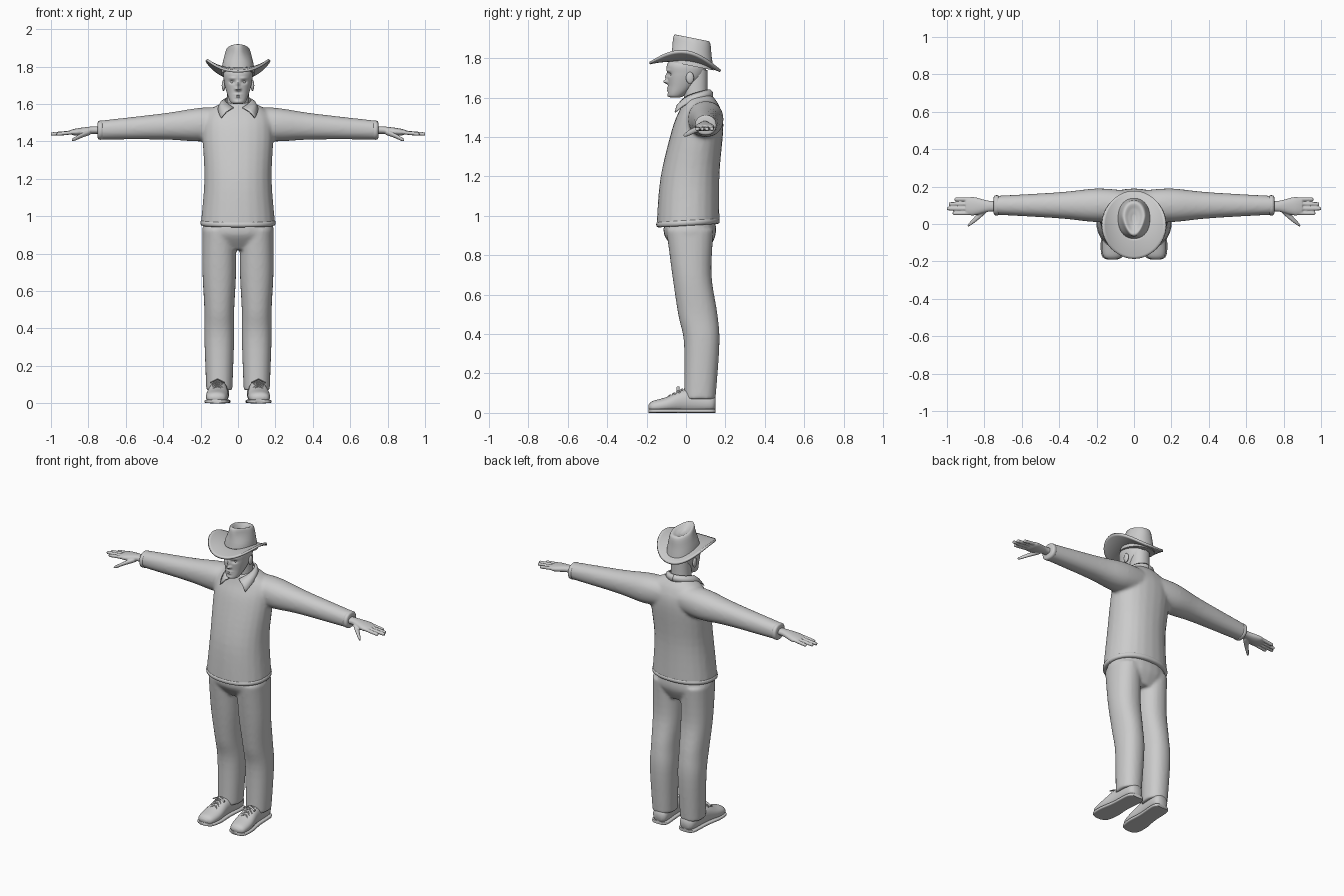
import bpy, bmesh
from math import sin, cos, pi, exp, copysign, radians
from mathutils import Vector

if "Cube" in bpy.data.objects:
    bpy.data.objects.remove(bpy.data.objects["Cube"])

grey = bpy.data.materials.new("plain_grey")
grey.use_nodes = True
COLOUR = (0.6, 0.6, 0.6, 1)
grey.diffuse_color = COLOUR
grey.node_tree.nodes["Principled BSDF"].inputs["Base Color"].default_value = COLOUR

SIDES = (("left", 1), ("right", -1))


def smooth_path(sections, steps):
    """Interpolate the section values with a Catmull-Rom spline."""
    points = [Vector(section) for section in sections]
    last = len(points) - 1
    path = []
    for i in range(last):
        before, start = points[max(i - 1, 0)], points[i]
        end, after = points[i + 1], points[min(i + 2, last)]
        leave, arrive = (end - before) / 2, (after - start) / 2
        for k in range(steps):
            t = k / steps
            ease = t * t * (3 - 2 * t)
            path.append(start.lerp(end, ease) + leave * t * (1 - t) ** 2 - arrive * t * t * (1 - t))
    return path + [points[-1]]


def loft(bm, axis, sections, u=0, lean=0, side=1, count=24, power=2.2, steps=5, tilt=0, floor=0):
    """Closed tube; each section is (position, height or depth of centre, two radii)."""
    rings = []
    for along, v, radius_u, radius_v in smooth_path(sections, steps):
        ring = []
        for k in range(count):
            c, s = cos(2 * pi * k / count), sin(2 * pi * k / count)
            across = u + lean * along + radius_u * copysign(abs(c) ** (2 / power), c)
            offset = radius_v * copysign(abs(s) ** (2 / power), s)
            if axis == "X":
                x, y, z = along, across, v + offset
            elif axis == "Y":
                x, y, z = across, along, v + offset
            else:
                x, y, z = across, v + offset, along + tilt * offset
            ring.append(bm.verts.new((x * side, y, max(z, floor))))
        rings.append(ring)
    for lower, upper in zip(rings, rings[1:]):
        for k in range(count):
            bm.faces.new((lower[k], lower[k - 1], upper[k - 1], upper[k]))
    bm.faces.new(rings[0])
    bm.faces.new(rings[-1])


def band(bm, axis, start, width, v, radius_u, radius_v, **options):
    """Raised rim with softened edges."""
    profile = ((0, .01), (.2, 0), (.8, 0), (1, .01))
    sections = [(start + width * t, v, radius_u - gap, radius_v - gap) for t, gap in profile]
    loft(bm, axis, sections, steps=2, **options)


def ball(bm, centre, radii):
    sphere = bmesh.ops.create_uvsphere(bm, u_segments=20, v_segments=12, radius=1)
    for vert in sphere["verts"]:
        vert.co = Vector(centre) + vert.co * Vector(radii)


def sheet(bm, rows, closed=False):
    """Skin neighbouring rows of vertices with quads."""
    for row, following in zip(rows, rows[1:]):
        for k in range(0 if closed else 1, len(row)):
            bm.faces.new((row[k - 1], row[k], following[k], following[k - 1]))


def finish(name, bm, voxel=None, thickness=None):
    bmesh.ops.recalc_face_normals(bm, faces=bm.faces)
    mesh = bpy.data.meshes.new(name)
    bm.to_mesh(mesh)
    bm.free()
    mesh.materials.append(grey)
    part = bpy.data.objects.new(name, mesh)
    bpy.context.collection.objects.link(part)
    bpy.ops.object.select_all(action="DESELECT")
    part.select_set(True)
    bpy.context.view_layer.objects.active = part
    bpy.ops.object.shade_smooth_by_angle(angle=radians(50))
    if thickness:
        solidify = part.modifiers.new("thickness", "SOLIDIFY")
        solidify.thickness = thickness
        solidify.offset = 0
    if voxel:
        remesh = part.modifiers.new("blend", "REMESH")
        remesh.mode = "VOXEL"
        remesh.voxel_size = voxel
        remesh.use_smooth_shade = True
        part.modifiers.new("relax", "SMOOTH").iterations = 6


# Shirt: torso and both sleeves blended together
TORSO = [(.95, .01, .2, .16), (1.2, .02, .18, .15), (1.45, .06, .19, .13),
         (1.55, .07, .17, .1), (1.61, .06, .08, .07)]
SLEEVE = [(.05, 1.5, .08, .08), (.2, 1.49, .09, .09), (.4, 1.48, .07, .07), (.75, 1.46, .05, .05)]
bm = bmesh.new()
loft(bm, "Z", TORSO, tilt=.06)
for label, side in SIDES:
    loft(bm, "X", SLEEVE, u=.1, side=side)
finish("shirt", bm, voxel=.01)

# Rims of the shirt: hem and cuffs
bm = bmesh.new()
band(bm, "Z", .95, .03, .01, .2, .16, count=48, tilt=.06)
finish("shirt_hem", bm)
for label, side in SIDES:
    bm = bmesh.new()
    band(bm, "X", .72, .03, 1.46, .053, .05, u=.1, side=side)
    finish(label + "_cuff", bm)

# Folded collar, one half per side, flaring to a point in front
for label, side in SIDES:
    bm = bmesh.new()
    rows = []
    for i in range(25):
        s = i / 24
        inner, outer = radians(160 * s), radians(138 * s)
        reach = .09 + .045 * s ** 3
        top = Vector((.07 * sin(inner), .045 + .075 * cos(inner), 1.64 - .06 * s * s))
        tip = Vector((reach * sin(outer), .045 + reach * cos(outer), 1.6 - .075 * s ** 4))
        fold = (top + tip) / 2 + Vector((sin(outer), cos(outer), 1)) * .006
        rows.append([bm.verts.new((p.x * side, p.y, p.z)) for p in (top, fold, tip)])
    sheet(bm, rows)
    finish(label + "_collar", bm, thickness=.007)

# Trousers: hips and two legs blended together
HIPS = [(.97, .02, .18, .13), (.9, .02, .19, .13), (.82, .03, .11, .08)]
LEG = [(.93, .02, .09, .12), (.7, .03, .09, .1), (.5, .06, .08, .1), (.35, .08, .08, .09), (.07, .07, .07, .08)]
bm = bmesh.new()
loft(bm, "Z", HIPS)
for label, side in SIDES:
    loft(bm, "Z", LEG, u=.1, side=side)
finish("trousers", bm, voxel=.009)

# Shoes, with soles that follow the outline of the uppers, and laces
UPPER = [(.15, .05, .03, .03), (.12, .05, .05, .05), (0, .06, .05, .06),
         (-.1, .04, .06, .04), (-.17, .03, .05, .03), (-.19, .03, .02, .01)]
SOLE = [(y, .01, radius + .007, .01) for y, _, radius, _ in UPPER]
for label, side in SIDES:
    placing = dict(u=.105, lean=-.06, side=side)
    bm = bmesh.new()
    loft(bm, "Y", UPPER, floor=.015, **placing)
    finish(label + "_shoe", bm)
    bm = bmesh.new()
    loft(bm, "Y", SOLE, power=5, **placing)
    finish(label + "_sole", bm)
    bm = bmesh.new()
    thin = .004
    for i in range(4):
        y, z = -.08 + .02 * i, .09 + .01 * i
        for slant in (-.5, .5):
            lace = [(.11 + d, z - 20 * d * d, thin, thin) for d in (-.03, 0, .03)]
            loft(bm, "X", lace, u=y - slant * .11, lean=slant, side=side, count=8)
    for d in (-1, 1):
        bow = [(.11 + d * reach, .13 - reach / 2, thin * 2, thin) for reach in (0, .02, .04)]
        loft(bm, "X", bow, u=-.04, side=side, count=8)
    finish(label + "_laces", bm)

# Hands: palm, four fingers and thumb blended together
PALM = [(.73, 1.46, .03, .02), (.78, 1.46, .03, .02), (.86, 1.45, .05, .02), (.9, 1.45, .04, .01)]
THUMB = [(.79, 1.45, .02, .015), (.84, 1.43, .018, .013), (.88, 1.41, .01, .01), (.89, 1.41, .004, .004)]
for label, side in SIDES:
    bm = bmesh.new()
    loft(bm, "X", PALM, u=.095, side=side)
    loft(bm, "X", THUMB, u=.79, lean=-.9, side=side, count=12)
    for i, tip in enumerate((.97, 1, .99, .96)):
        thick = .01
        finger = [(.87, 1.45, thick, thick), (tip - thick, 1.44, thick, thick), (tip, 1.44, thick / 2, thick / 2)]
        loft(bm, "X", finger, u=.057 + .025 * i, side=side, count=12)
    finish(label + "_hand", bm, voxel=.004)

# Head, with features pushed out of or into the face
SKULL = [(1.6, -.05, .02, .02), (1.61, -.05, .04, .04), (1.66, -.02, .06, .07),
         (1.72, 0, .075, .095), (1.77, 0, .075, .095), (1.82, 0, .04, .05)]
FEATURES = {  # x, z, width, height, forward push
    "nose_tip": (0, 1.68, .01, .01, .025),
    "nose_bridge": (0, 1.705, .008, .015, .013),
    "upper_lip": (0, 1.65, .02, .005, .007),
    "lower_lip": (0, 1.637, .016, .005, .007),
    "chin": (0, 1.61, .02, .01, .005),
    "eye_socket": (.032, 1.718, .014, .008, -.013),
    "brow": (.03, 1.738, .018, .006, .006),
    "nostril": (.013, 1.68, .006, .006, .009),
}
bm = bmesh.new()
loft(bm, "Z", SKULL, count=96, steps=10)
for vert in bm.verts:
    if vert.co.y < -.02:
        x, z = abs(vert.co.x), vert.co.z
        vert.co.y -= sum(push * exp(-((x - fx) / width) ** 2 - ((z - fz) / height) ** 2)
                         for fx, fz, width, height, push in FEATURES.values())
finish("head", bm)

bm = bmesh.new()
loft(bm, "Z", [(1.5, .06, .07, .06), (1.6, .05, .06, .06), (1.74, .05, .055, .06)])
finish("neck", bm)
for label, side in SIDES:
    bm = bmesh.new()
    ball(bm, (.031 * side, -.066, 1.718), (.014, .014, .011))
    finish(label + "_eye", bm)
    bm = bmesh.new()
    ball(bm, (.077 * side, .02, 1.7), (.01, .02, .03))
    finish(label + "_ear", bm)

# Hat crown with a dented top, pinched narrower towards the front
CROWN = [(1.76, .03, .09, .11), (1.83, .03, .08, .1), (1.9, .03, .06, .09),
         (1.89, .03, .03, .05), (1.88, .03, .01, .02)]
bm = bmesh.new()
loft(bm, "Z", CROWN, count=48, tilt=-.2)
for vert in bm.verts:
    height = min(max((vert.co.z - 1.82) / .06, 0), 1)
    front = min(max((.04 - vert.co.y) / .09, 0), 1)
    vert.co.x *= 1 - .3 * height * front
finish("hat_crown", bm)

# Hat brim, curled up at the sides and drooping at the back
bm = bmesh.new()
rings = []
for j in range(9):
    reach = .4 + .075 * j
    ring = []
    for k in range(64):
        u, v = reach * cos(2 * pi * k / 64), reach * sin(2 * pi * k / 64)
        curl = .05 * abs(u) ** 2.5 - .03 * v * v - .02 * v
        ring.append(bm.verts.new((.17 * u, .18 * v - .005, 1.785 + curl)))
    rings.append(ring)
sheet(bm, rings, closed=True)
finish("hat_brim", bm, thickness=.013)
